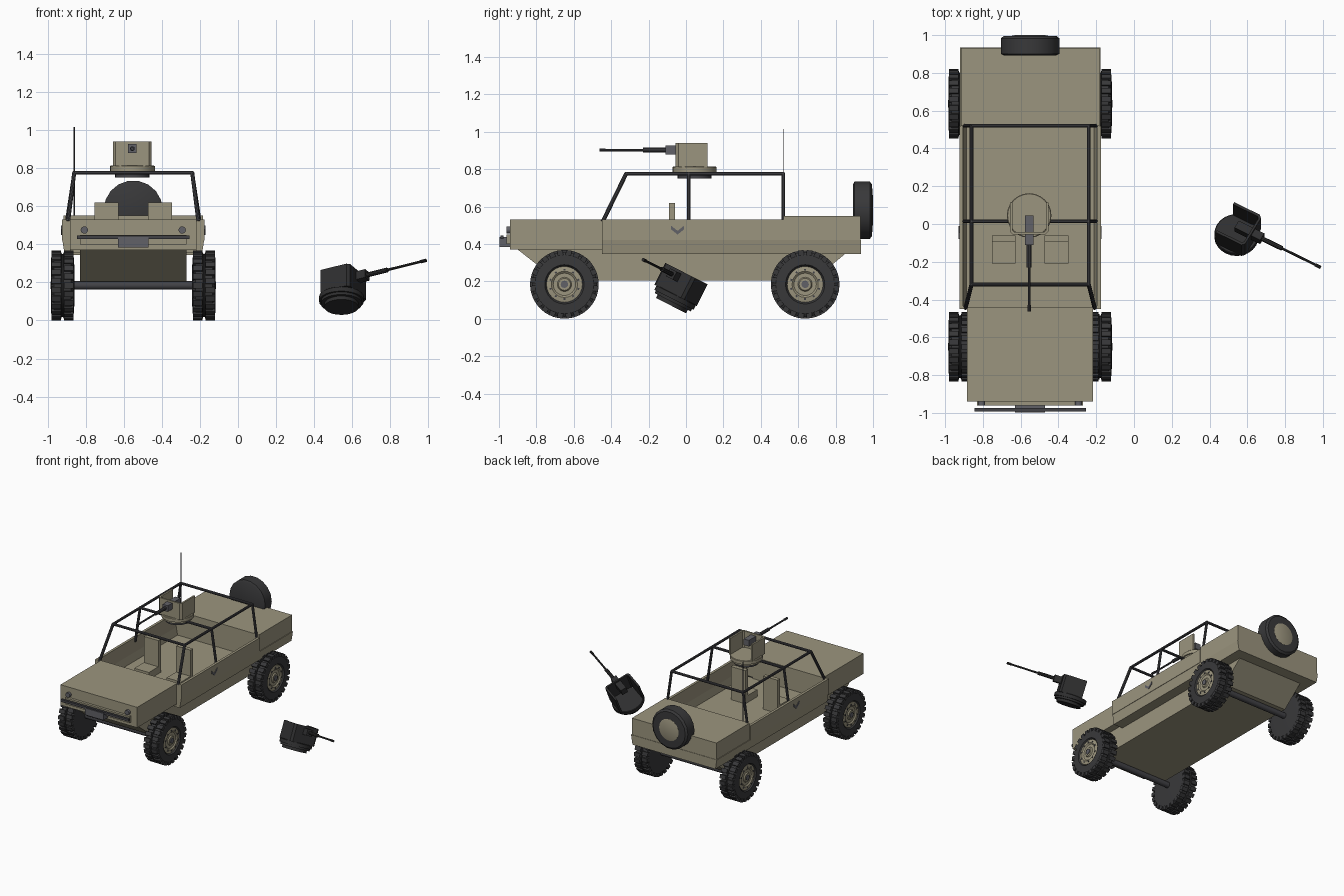
import bpy, bmesh, math
from mathutils import Matrix, Vector

if "Cube" in bpy.data.objects:
    bpy.data.objects.remove(bpy.data.objects["Cube"])


def material(name, r, g, b):
    m = bpy.data.materials.new(name)
    m.use_nodes = True
    m.diffuse_color = (r, g, b, 1)
    node = next(n for n in m.node_tree.nodes if n.type == 'BSDF_PRINCIPLED')
    node.inputs["Base Color"].default_value = (r, g, b, 1)
    node.inputs["Roughness"].default_value = 0.8
    return m


OLIVE = material("olive drab", 0.33, 0.30, 0.21)
RUBBER = material("black rubber", 0.04, 0.04, 0.042)
STEEL = material("dark steel", 0.055, 0.055, 0.062)
GREY = material("gun grey", 0.12, 0.12, 0.135)
CHAR = material("charred metal", 0.028, 0.028, 0.029)
CAR = Matrix.Translation((-0.55, 0, 0))


def finish(name, bm, mat, place=CAR):
    # place the part, smooth shallow edges, keep the rest sharp
    bmesh.ops.remove_doubles(bm, verts=bm.verts, dist=1e-5)
    bmesh.ops.transform(bm, matrix=place, verts=bm.verts)
    bmesh.ops.recalc_face_normals(bm, faces=bm.faces)
    for f in bm.faces:
        f.smooth = True
    for e in bm.edges:
        e.smooth = e.is_manifold and e.calc_face_angle(0) < math.radians(30)
    me = bpy.data.meshes.new(name)
    bm.to_mesh(me)
    bm.free()
    me.materials.append(mat)
    ob = bpy.data.objects.new(name, me)
    bpy.context.scene.collection.objects.link(ob)
    return ob


def add_box(bm, lo, hi, turn=Matrix()):
    lo, hi = Vector(lo), Vector(hi)
    m = turn @ Matrix.Translation((lo + hi) / 2) @ Matrix.Diagonal((*(hi - lo), 1))
    bmesh.ops.create_cube(bm, size=1, matrix=m)


def box(name, lo, hi, mat, place=CAR):
    bm = bmesh.new()
    add_box(bm, lo, hi)
    return finish(name, bm, mat, place)


def prism(name, pts, a, b, mat, axis, place=CAR):
    # extrude a flat outline from a to b along the axis
    def point(p, t):
        return {'x': (t, *p), 'y': (p[0], t, p[1]), 'z': (*p, t)}[axis]
    bm = bmesh.new()
    rings = [[bm.verts.new(point(p, t)) for p in pts] for t in (a, b)]
    bm.faces.new(rings[0])
    bm.faces.new(rings[1])
    for i in range(len(pts)):
        j = (i + 1) % len(pts)
        bm.faces.new((rings[0][i], rings[0][j], rings[1][j], rings[1][i]))
    return finish(name, bm, mat, place)


def lathe(name, profile, mat, place=CAR, sides=24):
    # spin (radius, height) points around z and cap both ends
    bm = bmesh.new()
    rings = [[bm.verts.new((r * math.cos(k * math.tau / sides),
                            r * math.sin(k * math.tau / sides), z))
              for k in range(sides)] for r, z in profile]
    for p, q in zip(rings, rings[1:]):
        for k in range(sides):
            n = (k + 1) % sides
            bm.faces.new((p[k], p[n], q[n], q[k]))
    bm.faces.new(rings[0])
    bm.faces.new(rings[-1])
    return finish(name, bm, mat, place)


def rod(name, a, b, r, mat, place=CAR, sides=10):
    a, d = Vector(a), Vector(b) - Vector(a)
    m = Matrix.Translation(a) @ d.to_track_quat('Z', 'Y').to_matrix().to_4x4()
    return lathe(name, [(r, 0), (r, d.length)], mat, place @ m, sides)


def mirrored(pts):
    return pts + [(-x, y) for x, y in reversed(pts)]


# Body: hood, open cabin tub, rear deck and chassis
box("hood", (-0.333, -0.94, 0.37), (0.333, -0.44, 0.53), OLIVE)
box("cabin_floor", (-0.35, -0.45, 0.345), (0.35, 0.53, 0.36), OLIVE)
for s, side in ((1, "left"), (-1, "right")):
    prism(side + "_upper_wall", [(s * x, z) for x, z in
          ((0.375, 0.53), (0.375, 0.42), (0.35, 0.42), (0.355, 0.53))], -0.45, 0.52, OLIVE, 'y')
    prism(side + "_lower_wall", [(s * x, z) for x, z in
          ((0.372, 0.42), (0.36, 0.345), (0.335, 0.345), (0.35, 0.42))], -0.45, 0.53, OLIVE, 'y')
    box(side + "_cowl", (min(s * 0.33, s * 0.36), -0.45, 0.345),
        (max(s * 0.33, s * 0.36), -0.435, 0.53), OLIVE)
    # V mark as a thin plate on the wall
    prism(side + "_chevron", [(-0.08, 0.498), (-0.045, 0.47), (-0.01, 0.498), (-0.01, 0.478),
          (-0.045, 0.45), (-0.08, 0.478)], s * 0.374, s * 0.379, GREY, 'x')
prism("rear_deck", mirrored([(0.367, 0.55), (0.367, 0.42)]), 0.52, 0.932, OLIVE, 'y')
prism("rear_lower_body", mirrored([(0.372, 0.42), (0.36, 0.345)]), 0.52, 0.935, OLIVE, 'y')
prism("chassis", [(-0.9, 0.37), (-0.69, 0.205), (0.68, 0.205), (0.85, 0.346), (-0.44, 0.346),
                  (-0.44, 0.37)], -0.28, 0.28, OLIVE, 'x')

# Seats
for s, side in ((1, "left"), (-1, "right")):
    c = s * 0.14
    box(side + "_seat_cushion", (c - 0.063, -0.21, 0.36), (c + 0.063, -0.06, 0.415), OLIVE)
    box(side + "_seat_back", (c - 0.063, -0.092, 0.4), (c + 0.063, -0.06, 0.62), OLIVE)

# Front fittings
box("bumper_mount", (-0.28, -0.96, 0.40), (0.28, -0.93, 0.45), OLIVE)
box("bumper_bar", (-0.295, -0.993, 0.427), (0.295, -0.975, 0.446), STEEL)
box("winch", (-0.08, -0.998, 0.383), (0.08, -0.935, 0.437), GREY)
for s, side in ((1, "left"), (-1, "right")):
    rod(side + "_headlight", (s * 0.257, -0.935, 0.475), (s * 0.257, -0.96, 0.475),
        0.019, GREY, sides=16)

# Roll cage and aerial
TOP = 0.775
for s, side in ((1, "left"), (-1, "right")):
    x = s * 0.31
    rod(side + "_roof_rail", (x, -0.32, TOP), (x, 0.525, TOP), 0.01, STEEL)
    rod(side + "_windscreen_post", (s * 0.342, -0.445, 0.52), (x, -0.32, TOP), 0.011, STEEL)
    for label, y in (("middle", 0.015), ("rear", 0.52)):
        rod(f"{side}_{label}_post", (s * 0.352, y, 0.5), (x, y, TOP), 0.01, STEEL)
for label, y in (("front", -0.32), ("middle", 0.015), ("rear", 0.52)):
    rod(label + "_crossbar", (-0.315, y, TOP), (0.315, y, TOP), 0.01, STEEL)
rod("aerial", (-0.31, 0.52, 0.55), (-0.31, 0.52, 1.015), 0.003, STEEL, sides=6)


# Wheels with two staggered rows of tread lugs
TYRE = [(0.10, 0), (0.155, 0.004), (0.174, 0.018), (0.174, 0.057), (0.165, 0.059), (0.165, 0.066),
        (0.174, 0.068), (0.174, 0.107), (0.155, 0.121), (0.105, 0.124), (0.095, 0.108)]
HUB = [(0.096, 0.105), (0.096, 0.116), (0.07, 0.12), (0.06, 0.112), (0.038, 0.112), (0.032, 0.12)]


def wheel(name, place):
    lathe(name + "_tyre", TYRE, RUBBER, place, 32)
    lathe(name + "_hub", HUB, OLIVE, place, 24)
    lathe(name + "_cap", [(0.02, 0.115), (0.02, 0.126)], GREY, place, 12)
    lugs, bolts = bmesh.new(), bmesh.new()
    count = 24
    for i in range(count):
        for row, z in enumerate((0.004, 0.07)):
            turn = Matrix.Rotation((i + row / 2) * math.tau / count, 4, 'Z')
            add_box(lugs, (0.155, -0.015, z), (0.183, 0.015, z + 0.05), turn)
    for i in range(10):
        add_box(bolts, (0.073, -0.005, 0.11), (0.083, 0.005, 0.122),
                Matrix.Rotation(i * math.tau / 10, 4, 'Z'))
    finish(name + "_tread", lugs, RUBBER, place)
    finish(name + "_bolts", bolts, STEEL, place)


for label, y in (("front", -0.65), ("rear", 0.637)):
    rod(label + "_axle", (-0.32, y, 0.184), (0.32, y, 0.184), 0.022, STEEL, sides=16)
    for s, side in ((1, "left"), (-1, "right")):
        wheel(f"{label}_{side}_wheel", CAR @ Matrix.Translation((s * 0.309, y, 0.184))
              @ Matrix.Rotation(s * math.pi / 2, 4, 'Y'))

# Spare wheel on the tail
SPARE = CAR @ Matrix.Translation((0, 0.893, 0.58)) @ Matrix.Rotation(-math.pi / 2, 4, 'X')
lathe("spare_tyre", [(0.14, 0), (0.155, 0.008), (0.155, 0.09), (0.14, 0.102), (0.085, 0.104)],
      RUBBER, SPARE, 18)
lathe("spare_hub", [(0.085, 0.09), (0.085, 0.105), (0.08, 0.107)], OLIVE, SPARE, 18)


# Gun turret: ring, three-sided shield and gun pointing along -y
def turret(name, place, shell, ring, gun, barrel):
    lathe(name + "_ring", [(0.09, 0), (0.09, 0.021)], ring, place)
    lathe(name + "_neck", [(0.108, 0.02), (0.108, 0.036)], shell, place)
    lathe(name + "_platform", [(0.118, 0.035), (0.118, 0.06), (0.114, 0.063)], shell, place)
    outline = mirrored([(0.088, 0.07), (0.088, -0.078), (0.078, -0.088)])
    outer = mirrored([(0.102, 0.07), (0.102, -0.085), (0.087, -0.1)])
    prism(name + "_shield", outer + outline[::-1], 0.06, 0.19, shell, 'z', place)
    box(name + "_gun_body", (-0.023, -0.155, 0.128), (0.023, 0.0, 0.176), gun, place)
    for part, a, b, r in (("sleeve", -0.15, -0.275, 0.013), ("barrel", -0.27, -0.505, 0.007),
                          ("muzzle", -0.475, -0.507, 0.009)):
        rod(f"{name}_{part}", (0, a, 0.152), (0, b, 0.152), r, barrel, place)


turret("roof_turret", Matrix.Translation((-0.555, 0.045, 0.75)), OLIVE, STEEL, GREY, STEEL)

# Burnt turret lying tilted beside the vehicle
up = Vector((0, 0.45, 0.89)).normalized()
back = Vector((-0.88, 0.43, -0.22)).normalized()
right = back.cross(up).normalized()
back = up.cross(right)
tilt = Matrix((right, back, up)).transposed().to_4x4()
turret("burnt_turret", Matrix.Translation((0.543, -0.08, 0.07)) @ tilt, CHAR, CHAR, CHAR, CHAR)
